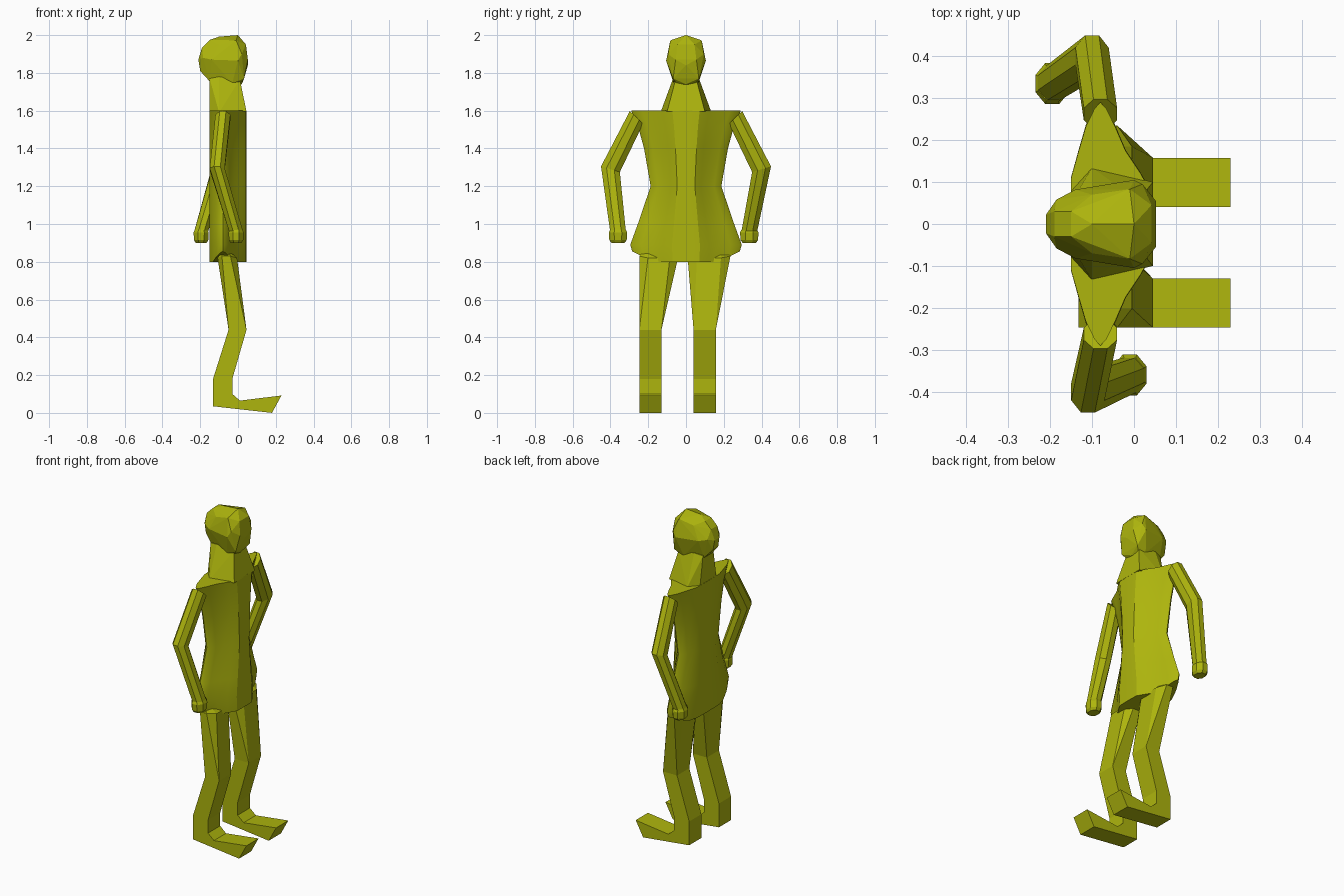
import bpy, bmesh, math

if "Cube" in bpy.data.objects:
    bpy.data.objects.remove(bpy.data.objects["Cube"])

olive = bpy.data.materials.new("olive")
olive.diffuse_color = (0.42, 0.46, 0.004, 1)
olive.use_nodes = True
olive.node_tree.nodes["Principled BSDF"].inputs["Base Color"].default_value = olive.diffuse_color


def finish(name, bm):
    bmesh.ops.recalc_face_normals(bm, faces=bm.faces)
    me = bpy.data.meshes.new(name)
    bm.to_mesh(me)
    bm.free()
    me.materials.append(olive)
    ob = bpy.data.objects.new(name, me)
    bpy.context.collection.objects.link(ob)
    return ob


def hull(name, pts):
    """Faceted convex solid around points."""
    bm = bmesh.new()
    for p in pts:
        bm.verts.new(p)
    r = bmesh.ops.convex_hull(bm, input=bm.verts)
    junk = [v for v in r["geom_interior"] + r["geom_unused"]
            if isinstance(v, bmesh.types.BMVert)]
    bmesh.ops.delete(bm, geom=list(set(junk)), context='VERTS')
    bmesh.ops.dissolve_limit(bm, angle_limit=0.02, verts=bm.verts, edges=bm.edges)
    return finish(name, bm)


def loft(name, rings):
    """Skin a stack of equal-length rings and cap both ends."""
    bm = bmesh.new()
    rows = [[bm.verts.new(p) for p in r] for r in rings]
    n = len(rows[0])
    for a, b in zip(rows, rows[1:]):
        for i in range(n):
            j = (i + 1) % n
            bm.faces.new((a[i], a[j], b[j], b[i]))
    bm.faces.new(rows[0])
    bm.faces.new(rows[-1])
    return finish(name, bm)


def both(pts):
    """Add the points mirrored across y = 0."""
    return pts + [(x, -y, z) for x, y, z in pts if y]


# Tunic: lens-shaped section, pinched waist, hem rising at the sides
half = [(0.045, 0.0), (0.043, 0.25), (0.015, 0.42), (-0.02, 0.6), (-0.045, 0.8),
        (-0.066, 0.95), (-0.08, 1.0), (-0.094, 0.95), (-0.115, 0.8), (-0.132, 0.6),
        (-0.15, 0.38), (-0.152, 0.0)]
section = half + [(x, -t) for x, t in half[-2:0:-1]]
levels = [(0.80, 0.285), (0.89, 0.295), (1.0, 0.255), (1.2, 0.187),
          (1.4, 0.222), (1.52, 0.255), (1.6, 0.29)]
rings = []
for k, (z, w) in enumerate(levels):
    lift = 0.055 if k == 0 else 0
    rings.append([(x, t * w, z + lift * max(0, abs(t) - 0.62) / 0.38)
                  for x, t in section])
tunic = loft("tunic", rings)
tunic.select_set(True)
bpy.context.view_layer.objects.active = tunic
bpy.ops.object.shade_smooth_by_angle(angle=math.radians(25))

# Neck: tapered collar
hull("neck", both([(-0.15, 0.08, 1.59), (-0.10, 0.135, 1.59), (0.045, 0.1, 1.595),
                   (-0.15, 0.05, 1.77), (-0.10, 0.065, 1.78), (0.01, 0.055, 1.765)]))

# Head: faceted skull with a narrow chin
hull("head", both([
    (0.0, 0, 2.0), (-0.01, 0.083, 1.972), (-0.1, 0, 1.992), (-0.15, 0.03, 1.975),
    (-0.19, 0.03, 1.935), (-0.21, 0.022, 1.87), (-0.20, 0.025, 1.81),
    (-0.185, 0.058, 1.88), (-0.15, 0.04, 1.755), (-0.14, 0.082, 1.87),
    (-0.10, 0.07, 1.95), (0.0, 0.105, 1.865), (0.02, 0.095, 1.90),
    (0.042, 0.045, 1.95), (0.052, 0.055, 1.87), (0.052, 0, 1.84),
    (0.032, 0.068, 1.77), (0.0, 0.04, 1.732), (-0.03, 0.065, 1.745), (0.02, 0, 1.74)]))


def arm_ring(c, ry, rx, slope=0.0, sides=8):
    """Roughly level ring, tilted by slope along y."""
    out = []
    for i in range(sides):
        a = 2 * math.pi * (i + 0.5) / sides
        dy = ry * math.cos(a)
        out.append((c[0] + rx * math.sin(a), c[1] + dy, c[2] + slope * dy))
    return out


# Arms: one hand swings forward, the other back
for label, s, elbow, wrist in (("left", 1, (-0.10, 0.40, 1.29), (-0.195, 0.335, 0.96)),
                               ("right", -1, (-0.11, 0.40, 1.29), (-0.01, 0.36, 0.96))):
    rings = [arm_ring((-0.08, 0.262, 1.565), 0.038, 0.043, 0.95),
             arm_ring(elbow, 0.054, 0.043, 0.3),
             arm_ring(wrist, 0.045, 0.04)]
    loft(label + "_arm", [[(x, s * y, z) for x, y, z in r] for r in rings])
    # Fist
    fist = []
    for z, r in ((0.90, 0.038), (0.915, 0.05), (0.955, 0.053), (0.972, 0.044)):
        fist += [(x, s * y, z) for x, y, _ in arm_ring(wrist, r, r * 0.82)]
    hull(label + "_hand", fist)

# Legs: bent knee, boxy shin and upturned flat foot
foot_profile = [(-0.05, 0.44), (-0.132, 0.18), (-0.132, 0.035), (0.18, 0.0),
                (0.23, 0.092), (0.01, 0.065), (-0.03, 0.1), (-0.03, 0.18), (0.045, 0.44)]
for label, y0, y1, t0, t1 in (("left", 0.04, 0.158, 0.008, 0.235),
                              ("right", -0.247, -0.13, -0.247, -0.04)):
    bm = bmesh.new()
    a = [bm.verts.new((x, y0, z)) for x, z in foot_profile]
    b = [bm.verts.new((x, y1, z)) for x, z in foot_profile]
    n = len(a)
    bm.faces.new(a)
    bm.faces.new(b)
    for i in range(n):
        bm.faces.new((a[i], a[i - 1], b[i - 1], b[i]))
    finish(label + "_shin_and_foot", bm)
    # Thigh: square knee growing into an eight-sided hip
    c = (t1 - t0) * 0.22
    pts = [(x, y, 0.44) for x in (-0.05, 0.045) for y in (y0, y1)]
    for y, ya in ((t0, t0 + c), (t1, t1 - c)):
        pts += [(-0.108, ya, 0.82), (-0.005, ya, 0.82),
                (-0.085, y, 0.83), (-0.04, y, 0.83), (-0.075, ya, 0.88)]
    hull(label + "_thigh", pts)
